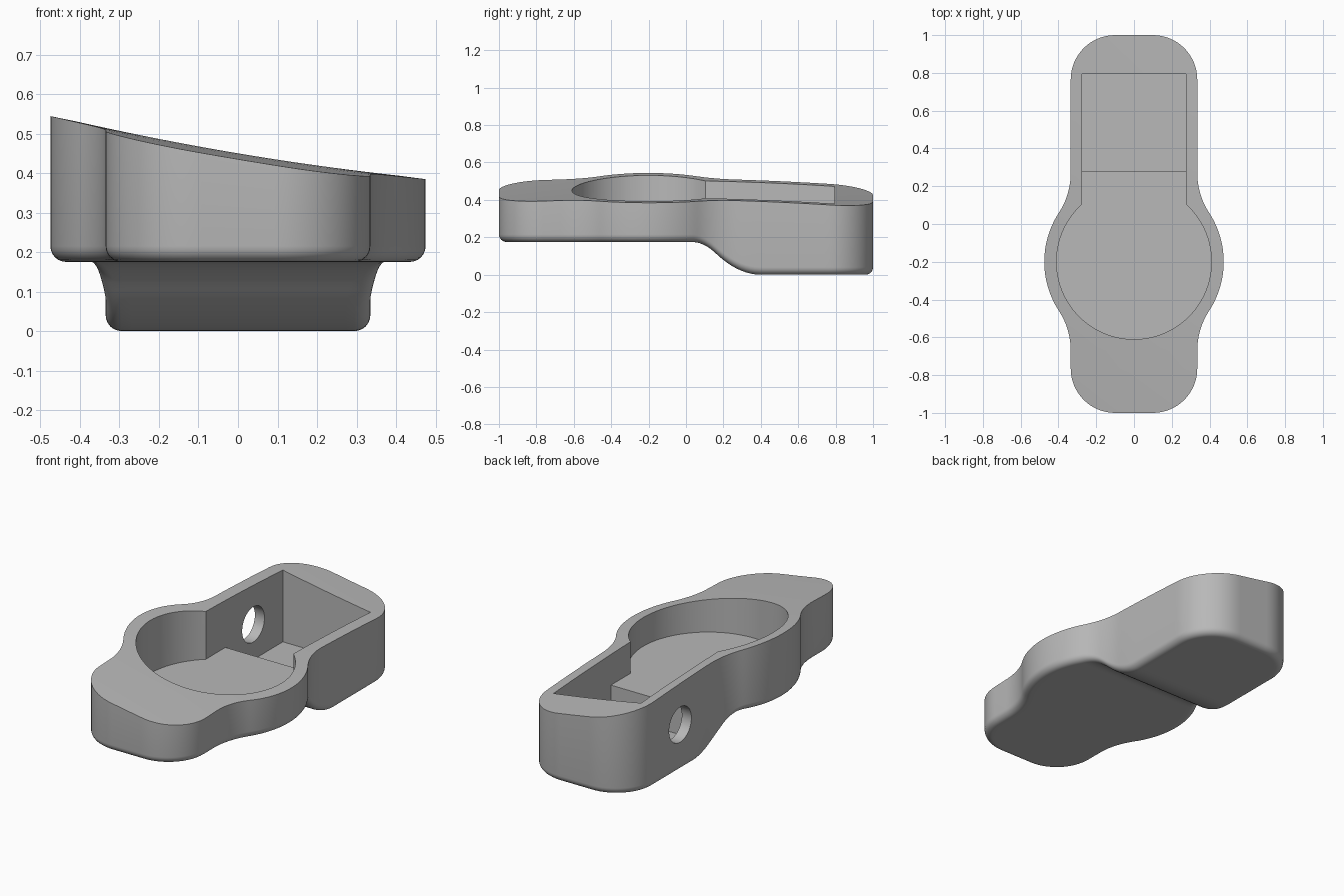
import bpy, bmesh, math
from mathutils import Matrix

if "Cube" in bpy.data.objects:
    bpy.data.objects.remove(bpy.data.objects["Cube"])

grey = bpy.data.materials.new("plain_grey")
grey.diffuse_color = (0.48, 0.48, 0.48, 1)
grey.use_nodes = True
grey.node_tree.nodes["Principled BSDF"].inputs["Base Color"].default_value = grey.diffuse_color


def top_z(x, y):
    # gently curved top that slopes down towards +x
    return 0.455 - 0.168 * x + 0.041 * x * x - 0.032 * (y + 0.21) ** 2


def bottom_z(y):
    # underside: shallow front, S-curve, deep rear
    s = min(max((y - 0.03) / 0.37, 0), 1)
    k = 0.13 / 0.37
    drop = s * s / k if s < k else 1 - (1 - s) ** 2 / (1 - k)
    return 0.175 * (1 - drop)


# right half of the outline: (x, y, normal x, normal y), from front to rear
path = []


def arc(cx, cy, r, a0, a1, n, sign=1, first=0):
    for i in range(first, n + 1):
        a = math.radians(a0 + (a1 - a0) * i / n)
        c, s = math.cos(a), math.sin(a)
        path.append((cx + r * c, cy + r * s, sign * c, sign * s))


W, RC, RF, RB = 0.335, 0.235, 0.384, 0.475
ang = math.degrees(math.atan2(0.47, W + RF))
arc(W - RC, -1 + RC, RC, -90, 0, 16)
arc(W + RF, -0.67, RF, 180, 180 - ang, 12, -1)
arc(0, -0.2, RB, -ang, ang, 28, 1, 1)
arc(W + RF, 0.27, RF, 180 + ang, 180, 12, -1, 1)
path += [(W, 0.27 + 0.495 * i / 20, 1, 0) for i in range(1, 20)]
arc(W - RC, 1 - RC, RC, 0, 90, 16)

# body: curved top grid, filleted side rings, curved bottom grid
M, N, R = 24, len(path), 0.04
loop = ([(0, j) for j in range(M)] + [(i, M) for i in range(N - 1)]
        + [(N - 1, j) for j in range(M, 0, -1)] + [(i, 0) for i in range(N - 1, 0, -1)])
bm = bmesh.new()


def point(i, j, d):
    x, y, nx, ny = path[i]
    return (x - d * nx) * (2 * j / M - 1), y - d * ny


def grid(d, zf):
    g = {}
    for i in range(N):
        for j in range(M + 1):
            x, y = point(i, j, d)
            g[i, j] = bm.verts.new((x, y, zf(x, y)))
    for i in range(N - 1):
        for j in range(M):
            bm.faces.new((g[i, j], g[i, j + 1], g[i + 1, j + 1], g[i + 1, j]))
    return [g[k] for k in loop]


rings = [grid(0, top_z)]
for k in range(6):
    a = math.pi / 2 * k / 6
    d, dz = R * (1 - math.cos(a)), R * (1 - math.sin(a))
    ring = []
    for i, j in loop:
        x, y = point(i, j, d)
        ring.append(bm.verts.new((x, y, bottom_z(y) + dz)))
    rings.append(ring)
rings.append(grid(R, lambda x, y: bottom_z(y)))
for a, b in zip(rings, rings[1:]):
    for i in range(len(a)):
        j = (i + 1) % len(a)
        bm.faces.new((a[i], a[j], b[j], b[i]))


def finish(bm, name):
    bmesh.ops.recalc_face_normals(bm, faces=bm.faces)
    me = bpy.data.meshes.new(name)
    bm.to_mesh(me)
    bm.free()
    me.materials.append(grey)
    ob = bpy.data.objects.new(name, me)
    bpy.context.collection.objects.link(ob)
    return ob


body = finish(bm, "housing_body")


def prism(name, pts, z0, z1):
    bm = bmesh.new()
    f = bm.faces.new([bm.verts.new((x, y, z0)) for x, y in pts])
    ext = bmesh.ops.extrude_face_region(bm, geom=[f])["geom"]
    for v in ext:
        if isinstance(v, bmesh.types.BMVert):
            v.co.z = z1
    return finish(bm, name)


# keyhole pocket: round well joined to a rectangular channel
PW, PR, PY = 0.275, 0.41, 0.795
a0 = math.pi - math.asin(PW / PR)
a0 = math.pi / 2 + math.asin(PW / PR)
a1 = 2.5 * math.pi - math.asin(PW / PR)
keyhole = [(PR * math.cos(a0 + (a1 - a0) * i / 80), -0.2 + PR * math.sin(a0 + (a1 - a0) * i / 80))
           for i in range(81)] + [(PW, PY), (-PW, PY)]
cutters = [prism("pocket_cutter", keyhole, 0.23, 0.9),
           prism("deep_cutter", [(-PW, 0.28), (PW, 0.28), (PW, PY), (-PW, PY)], 0.065, 0.3)]

# round hole through the left wall
bm = bmesh.new()
bmesh.ops.create_cone(bm, cap_ends=True, segments=48, radius1=0.1, radius2=0.1, depth=0.5,
                      matrix=Matrix.Translation((-0.35, 0.53, 0.265)) @ Matrix.Rotation(math.pi / 2, 4, 'Y'))
cutters.append(finish(bm, "hole_cutter"))

bpy.context.view_layer.objects.active = body
body.select_set(True)
for c in cutters:
    c.hide_render = True
    m = body.modifiers.new(c.name, 'BOOLEAN')
    m.operation, m.solver, m.object = 'DIFFERENCE', 'EXACT', c
    bpy.ops.object.modifier_apply(modifier=m.name)
    bpy.data.objects.remove(c)
bpy.ops.object.shade_smooth_by_angle(angle=math.radians(30))
